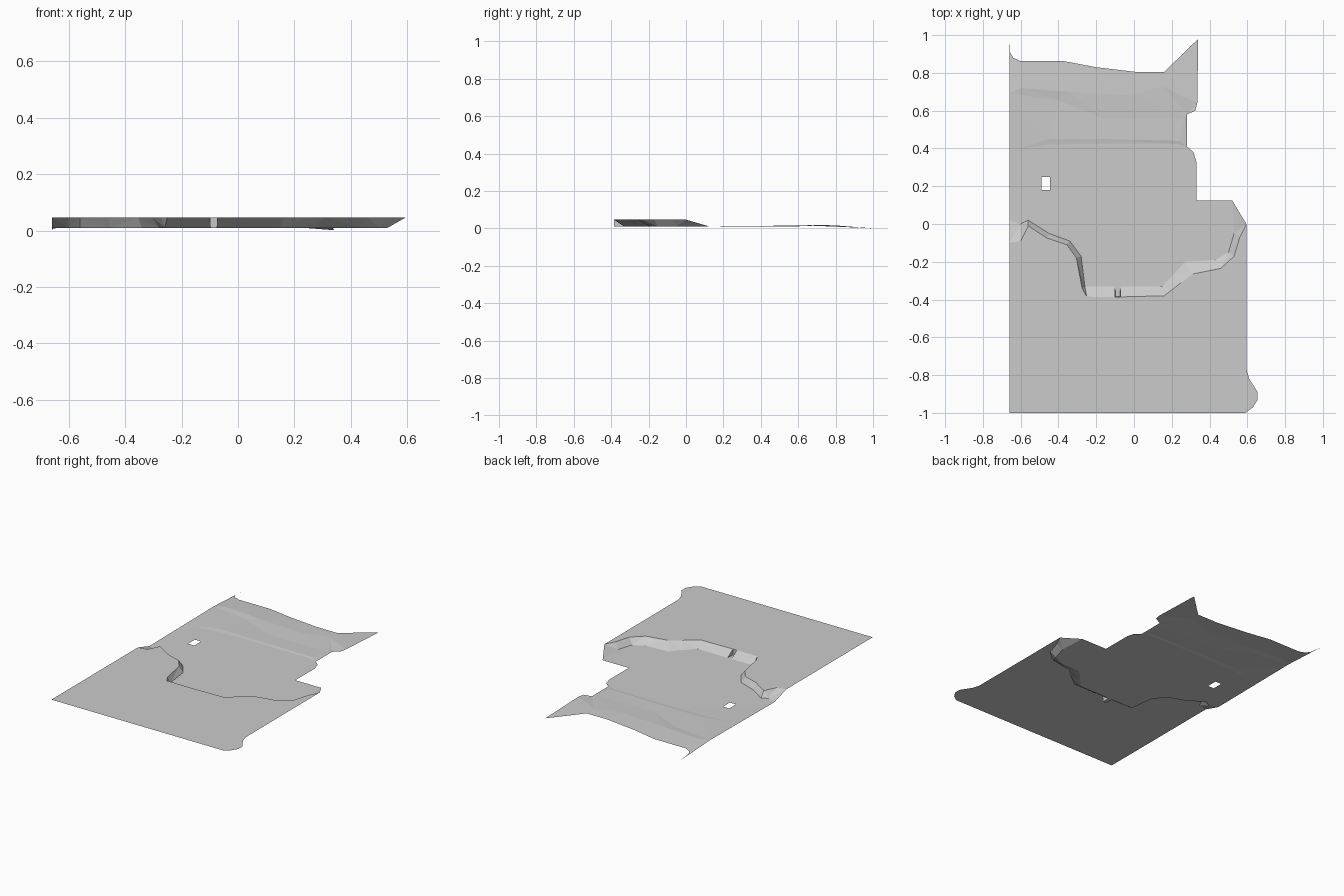
import bpy, bmesh
from mathutils import Vector
from mathutils.geometry import delaunay_2d_cdt

TOP, LOW = 0.047, 0.01
points, heights, edges = [], [], []


def add(x, y, z):
    """Register a survey point once and return its index."""
    for i, p in enumerate(points):
        if abs(p.x - x) < 1e-5 and abs(p.y - y) < 1e-5:
            return i
    points.append(Vector((x, y)))
    heights.append(z)
    return len(points) - 1


def line(coords, z, closed=False):
    """Add a crease line; z is a constant or a function of x and y."""
    ids = [add(x, y, z(x, y) if callable(z) else z) for x, y in coords]
    edges.extend(zip(ids, ids[1:]))
    if closed:
        edges.append((ids[-1], ids[0]))


def rim_height(x, y):
    if y <= 0.001 and (x > 0 or y < -0.05):
        return TOP
    if y < 0.6:
        return LOW
    return max(0.0, 0.016 - max(0.0, y - 0.8) * 0.08)


# outer rim of the ground sheet
rim = [(-0.66, -1), (0.59, -1), (0.63, -0.97), (0.655, -0.93), (0.655, -0.89),
       (0.61, -0.82), (0.595, -0.77), (0.595, 0), (0.52, 0.125), (0.33, 0.125),
       (0.33, 0.33), (0.315, 0.38), (0.28, 0.41), (0.28, 0.58), (0.325, 0.6),
       (0.335, 0.64), (0.34, 0.98), (0.16, 0.805), (0.01, 0.805), (-0.2, 0.83),
       (-0.37, 0.862), (-0.6, 0.862), (-0.64, 0.88), (-0.656, 0.91), (-0.66, 1),
       (-0.66, 0.69), (-0.66, 0.02), (-0.66, -0.1)]
line(rim, rim_height, closed=True)

# upper edge of the bank
line([(-0.66, -0.1), (-0.6, -0.09), (-0.56, -0.01), (-0.46, -0.075),
      (-0.355, -0.11), (-0.305, -0.18), (-0.275, -0.34), (-0.25, -0.385),
      (-0.1, -0.386), (-0.072, -0.386), (0.16, -0.38), (0.25, -0.31),
      (0.31, -0.265), (0.46, -0.235), (0.53, -0.17), (0.56, -0.07),
      (0.595, 0)], TOP)

# foot of the bank, with the narrow slot cut into it
line([(-0.66, 0.02), (-0.6, 0.0), (-0.56, 0.02), (-0.45, -0.05),
      (-0.34, -0.09), (-0.28, -0.17), (-0.26, -0.33), (-0.1, -0.33),
      (-0.098, -0.384), (-0.074, -0.384), (-0.072, -0.33), (0.15, -0.33),
      (0.21, -0.265), (0.27, -0.2), (0.43, -0.19), (0.5, -0.15),
      (0.53, -0.05), (0.52, 0.125)], LOW)

# slot sides
line([(-0.1, -0.33), (-0.1, -0.386)], LOW)
line([(-0.072, -0.33), (-0.072, -0.386)], LOW)

# gentle folds in the northern ground
line([(-0.6, 0.40), (-0.46, 0.42), (-0.2, 0.425), (0.22, 0.425)], 0.011)
line([(-0.45, 0.45), (-0.2, 0.45), (0.24, 0.44)], 0.014)
line([(-0.66, 0.69), (-0.4, 0.655), (-0.15, 0.555), (0.27, 0.56)], 0.013)
line([(-0.6, 0.72), (-0.35, 0.7), (0.0, 0.68), (0.15, 0.73)], 0.018)

# rectangular opening
wx0, wx1, wy0, wy1 = -0.49, -0.445, 0.18, 0.25
line([(wx0, wy0), (wx1, wy0), (wx1, wy1), (wx0, wy1)], LOW, closed=True)

# triangulate the survey and lift it to height
verts, _, faces, origin, _, _ = delaunay_2d_cdt(points, edges, [], 1, 1e-5)
bm = bmesh.new()
bv = [bm.verts.new((v.x, v.y, heights[o[0]] if o else LOW))
      for v, o in zip(verts, origin)]
for f in faces:
    c = sum((verts[i] for i in f), Vector((0, 0))) / len(f)
    if not (wx0 < c.x < wx1 and wy0 < c.y < wy1):
        bm.faces.new([bv[i] for i in f])
for f in bm.faces:
    f.normal_update()
    if f.normal.z < 0:
        f.normal_flip()
mesh = bpy.data.meshes.new("ground_sheet")
bm.to_mesh(mesh)
bm.free()

grey = bpy.data.materials.new("light grey")
grey.diffuse_color = (0.6, 0.6, 0.6, 1)
mesh.materials.append(grey)
bpy.context.collection.objects.link(bpy.data.objects.new("ground_sheet", mesh))
